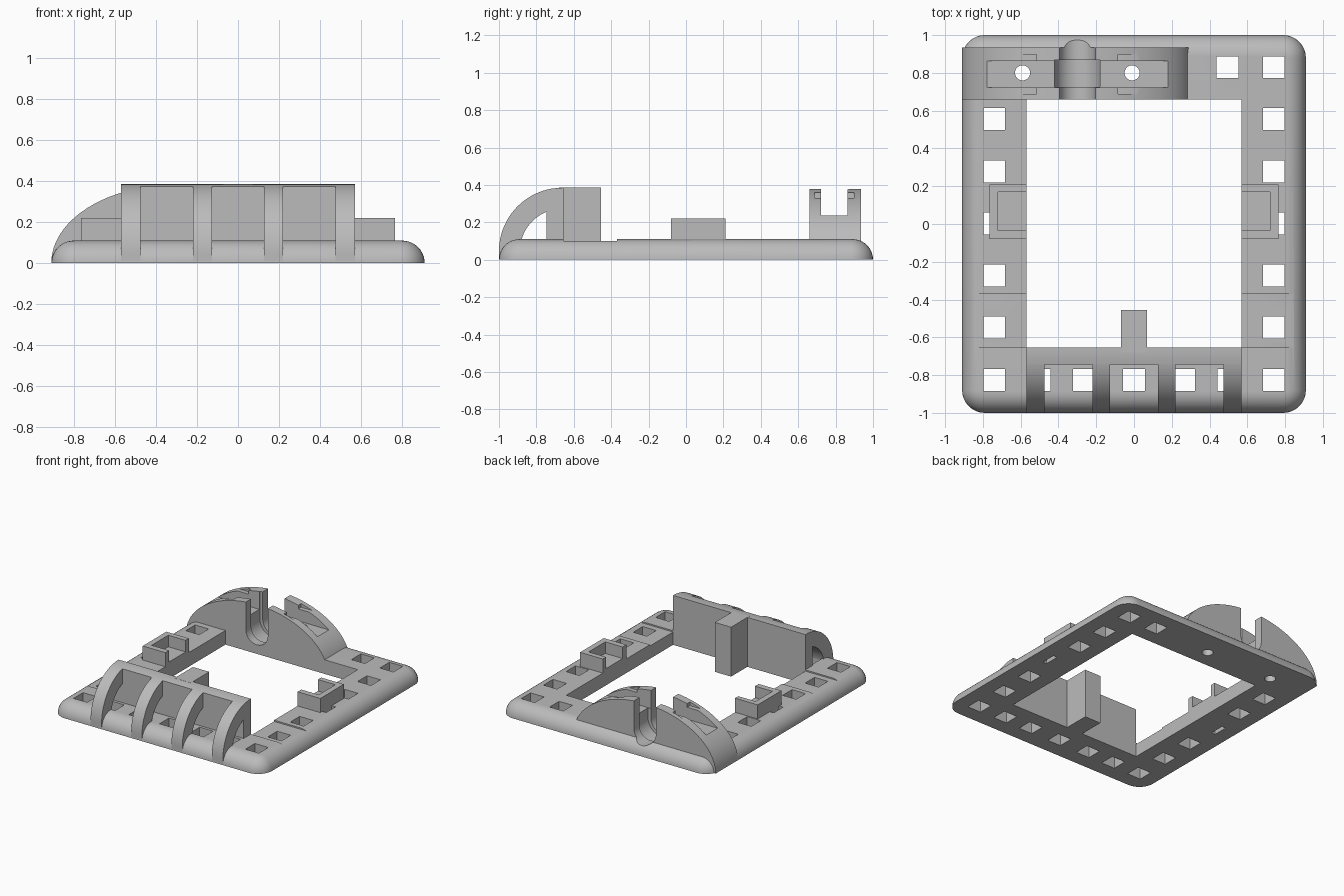
import bpy, bmesh
from math import sin, cos, pi, sqrt
from mathutils import Vector

if "Cube" in bpy.data.objects:
    bpy.data.objects.remove(bpy.data.objects["Cube"], do_unlink=True)

grey = bpy.data.materials.new("plain grey")
grey.use_nodes = True
colour = (0.5, 0.5, 0.5, 1)
grey.diffuse_color = colour
grey.node_tree.nodes["Principled BSDF"].inputs["Base Color"].default_value = colour


def finish(name, bm):
    bmesh.ops.recalc_face_normals(bm, faces=bm.faces)
    mesh = bpy.data.meshes.new(name)
    bm.to_mesh(mesh)
    bm.free()
    mesh.materials.append(grey)
    ob = bpy.data.objects.new(name, mesh)
    bpy.context.collection.objects.link(ob)
    return ob


def prism(name, profile, axis, lo, hi):
    """Extrude a 2D profile along an axis: x -> (y, z), y -> (x, z), z -> (x, y)."""
    bm = bmesh.new()

    def place(p, d):
        a, b = p
        return {"x": (d, a, b), "y": (a, d, b), "z": (a, b, d)}[axis]

    face = bm.faces.new([bm.verts.new(place(p, lo)) for p in profile])
    ext = bmesh.ops.extrude_face_region(bm, geom=[face])
    verts = [g for g in ext["geom"] if isinstance(g, bmesh.types.BMVert)]
    shift = Vector(place((0, 0), hi - lo))
    bmesh.ops.translate(bm, verts=verts, vec=shift)
    return finish(name, bm)


def box(name, x, y, z):
    return prism(name, [(x[0], y[0]), (x[1], y[0]), (x[1], y[1]), (x[0], y[1])], "z", *z)


def arc(cx, cy, rx, ry, start, end, n):
    steps = [start + (end - start) * i / n for i in range(n + 1)]
    return [(cx + rx * cos(t), cy + ry * sin(t)) for t in steps]


def boolean(ob, tool, operation="DIFFERENCE", keep=False):
    mod = ob.modifiers.new("boolean", "BOOLEAN")
    mod.operation, mod.solver, mod.object = operation, "EXACT", tool
    bpy.context.view_layer.objects.active = ob
    bpy.ops.object.modifier_apply(modifier=mod.name)
    if not keep:
        bpy.data.objects.remove(tool, do_unlink=True)


# Base plate: rounded rectangle with a quarter-round outer edge
W, L, H, R = 0.91, 1.0, 0.11, 0.12
bm = bmesh.new()
rings = []
for i in range(11):
    t = i / 10 * pi / 2
    inset = H * (1 - cos(t))
    r = R - inset
    ring = []
    for k, (sx, sy) in enumerate([(1, 1), (-1, 1), (-1, -1), (1, -1)]):
        corner = arc(sx * (W - R), sy * (L - R), r, r, k * pi / 2, (k + 1) * pi / 2, 8)
        ring += [bm.verts.new((x, y, H * sin(t))) for x, y in corner]
    rings.append(ring)
for a, b in zip(rings, rings[1:]):
    for i in range(len(a)):
        j = (i + 1) % len(a)
        bm.faces.new((a[i], a[j], b[j], b[i]))
bm.faces.new(rings[0])
bm.faces.new(rings[-1])
frame = finish("base_frame", bm)

# Central opening and the shallow step across both side rails
boolean(frame, box("cutter", (-0.57, 0.57), (-0.655, 0.66), (-1, 1)))
boolean(frame, box("cutter", (-1, 1), (-0.655, -0.37), (0.1, 1)))

# Square holes around the frame
holes = [(s * 0.74, -0.825 + 0.276 * i) for s in (-1, 1) for i in range(6)]
holes += [(x, -0.825) for x in (-0.5, -0.265, 0, 0.265, 0.5)]
holes += [(0.74, 0.83), (0.495, 0.83)]
for x, y in holes:
    h = 0.058
    boolean(frame, box("cutter", (x - h, x + h), (y - h, y + h), (-1, 1)))

# Rear mount: half-elliptic block joined to the frame
CX = -0.3
mount = prism("rear_mount", arc(CX, 0, 0.61, 0.383, 0, pi, 48), "y", 0.66, 0.935)
boolean(frame, mount, "UNION")

# Long slot with small undercut pockets near its crown
boolean(frame, box("cutter", (-0.95, 0.4), (0.722, 0.863), (0.237, 1)))
for s in (-1, 1):
    xs = sorted((CX + s * 0.215, CX + s * 0.5))
    boolean(frame, box("cutter", xs, (0.688, 0.898), (0.33, 0.365)))

# Upright U-shaped channel, wider where it crosses the slot
for r, y0, y1 in ((0.095, 0.6, 1.1), (0.12, 0.726, 0.868)):
    u = arc(CX, 0.165, r, r, pi, 2 * pi, 20) + [(CX + r, 1), (CX - r, 1)]
    boolean(frame, prism("cutter", u, "y", y0, y1))

# Screw holes through the mount
for s in (-1, 1):
    circle = arc(CX + s * 0.29, 0.8, 0.04, 0.04, 0, 2 * pi, 32)[:-1]
    boolean(frame, prism("cutter", circle, "z", -1, 1))

# Front hood: back wall with curved top edge
CY, CZ, RO, RI = -0.66, 0.045, 0.34, 0.228
FRONT, BACK = -0.745, -0.655
wall_top = [(y, CZ + sqrt(RO ** 2 - (y - CY) ** 2)) for y in (FRONT, -0.72, -0.69, CY)]
prism("hood_wall", [(BACK, 0), (FRONT, 0)] + wall_top + [(BACK, CZ + RO)], "x", -0.57, 0.57)

# Four arched ribs in front of the wall
outer = [p for p in arc(CY, CZ, RO, RO, pi, pi / 2, 32) if p[0] < FRONT]
inner = [p for p in arc(CY, CZ, RI, RI, pi, pi / 2, 24) if p[0] < FRONT]
outer.append(wall_top[0])
inner.append((FRONT, CZ + sqrt(RI ** 2 - (FRONT - CY) ** 2)))
rib = [(-L, 0.01)] + outer + inner[::-1] + [(CY - RI, 0.01)]
for i, (x0, x1) in enumerate([(-0.57, -0.475), (-0.22, -0.127), (0.127, 0.22), (0.475, 0.57)]):
    prism(f"hood_rib_{i + 1}", rib, "x", x0, x1)

# Post behind the hood wall
box("hood_post", (-0.07, 0.07), (-0.68, -0.455), (0, 0.385))

# Side brackets: blocks with a recess open to the middle
for s, side in ((1, "left"), (-1, "right")):
    bracket = box(f"{side}_bracket", sorted((s * 0.57, s * 0.765)), (-0.08, 0.21), (0, 0.22))
    boolean(bracket, box("cutter", sorted((s * 0.5, s * 0.72)), (-0.035, 0.17), (0.13, 1)))

# Smooth the rounded surfaces, keep edges sharp
for ob in bpy.context.collection.objects:
    ob.select_set(ob.type == "MESH")
bpy.context.view_layer.objects.active = frame
bpy.ops.object.shade_smooth_by_angle(angle=pi / 6)
